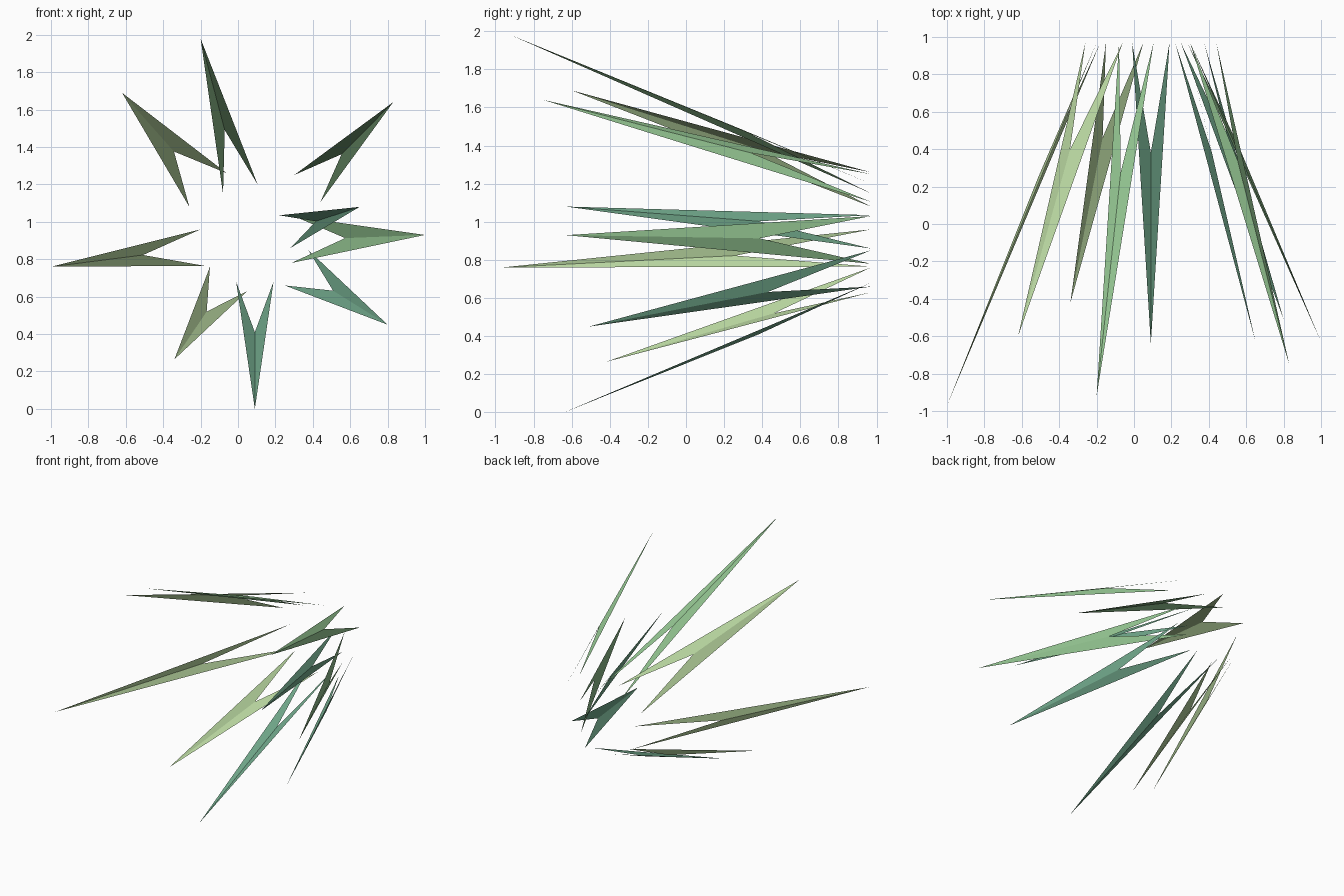
import bpy, bmesh
from mathutils import Vector

if "Cube" in bpy.data.objects:
    bpy.data.objects.remove(bpy.data.objects["Cube"])

TAIL_Y = 0.97      # all shards end on one back plane
NOTCH = 0.63       # notch position along the centre line
FOLD = 0.02        # outward lift of the centre crease


def material(name, rgb):
    m = bpy.data.materials.new(name)
    m.diffuse_color = (*rgb, 1)
    m.use_nodes = True
    m.node_tree.nodes["Principled BSDF"].inputs["Base Color"].default_value = m.diffuse_color
    return m


lime = material("lime", (0.48, 0.67, 0.35))
green = material("green", (0.29, 0.55, 0.28))
teal = material("teal", (0.16, 0.38, 0.25))


# Folded arrow shard: two triangles sharing the crease from tip to notch
def shard(name, tip, tail_a, tail_b, mat):
    tip = Vector(tip)
    a = Vector((tail_a[0], TAIL_Y, tail_a[1]))
    b = Vector((tail_b[0], TAIL_Y, tail_b[1]))
    normal = (a - tip).cross(b - tip).normalized()
    if normal.y < 0:
        normal = -normal
    notch = tip.lerp((a + b) / 2, NOTCH) + normal * FOLD

    bm = bmesh.new()
    t, va, n, vb = [bm.verts.new(p) for p in (tip, a, notch, b)]
    faces = [bm.faces.new((t, va, n)), bm.faces.new((t, n, vb))]
    bm.normal_update()
    # outer side of the ring faces away from its axis
    if faces[0].normal.y < 0:
        bmesh.ops.reverse_faces(bm, faces=faces)
    mesh = bpy.data.meshes.new(name)
    bm.to_mesh(mesh)
    bm.free()
    mesh.materials.append(mat)
    obj = bpy.data.objects.new(name, mesh)
    bpy.context.collection.objects.link(obj)


# Ring of shards, clockwise from the upper left: tip, then two tails as (x, z)
shard("shard_upper_left", (-0.62, -0.60, 1.69), (-0.26, 1.08), (-0.06, 1.26), lime)
shard("shard_top", (-0.20, -0.92, 1.98), (-0.08, 1.15), (0.105, 1.20), green)
shard("shard_upper_right", (0.83, -0.75, 1.64), (0.30, 1.25), (0.44, 1.105), green)
shard("shard_right_inner", (0.65, -0.63, 1.08), (0.22, 1.035), (0.28, 0.86), teal)
shard("shard_right", (1.00, -0.63, 0.93), (0.30, 1.03), (0.285, 0.78), green)
shard("shard_lower_right", (0.80, -0.51, 0.45), (0.25, 0.66), (0.375, 0.85), teal)
shard("shard_bottom", (0.09, -0.64, 0.00), (-0.01, 0.68), (0.19, 0.68), teal)
shard("shard_lower_left", (-0.34, -0.42, 0.265), (-0.15, 0.76), (0.05, 0.63), lime)
shard("shard_left", (-1.00, -0.97, 0.76), (-0.20, 0.96), (-0.18, 0.765), lime)
